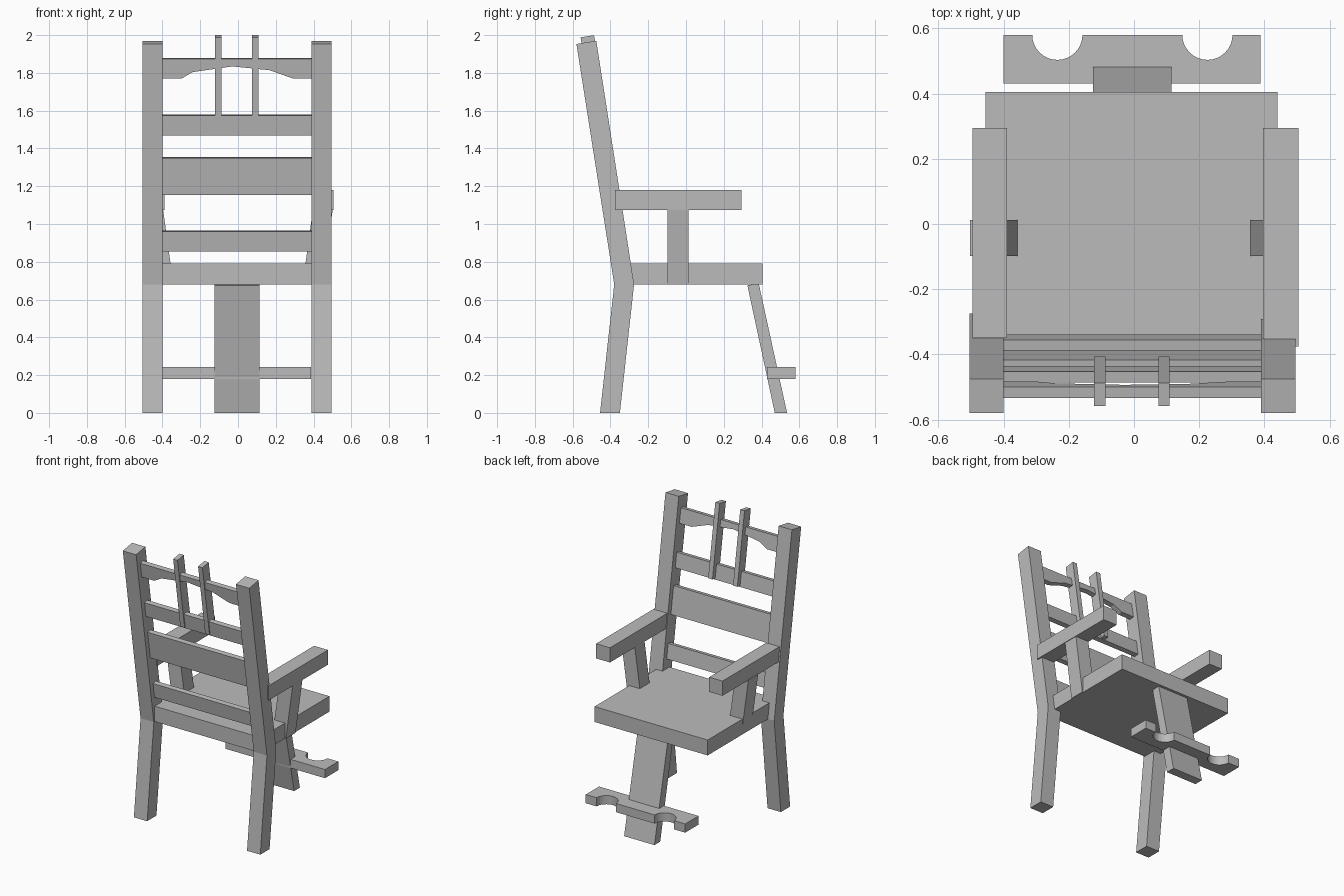
import bpy, bmesh, math
from mathutils import Vector

cube = bpy.data.objects.get("Cube")
if cube:
    bpy.data.objects.remove(cube, do_unlink=True)

grey = bpy.data.materials.new("plain grey")
grey.use_nodes = True
grey.diffuse_color = (0.5, 0.5, 0.5, 1)
grey.node_tree.nodes["Principled BSDF"].inputs["Base Color"].default_value = (0.5, 0.5, 0.5, 1)


def prism(name, outline, offset):
    """Solid made by sweeping a flat 3D outline along an offset."""
    bm = bmesh.new()
    face = bm.faces.new([bm.verts.new(p) for p in outline])
    swept = bmesh.ops.extrude_face_region(bm, geom=[face])["geom"]
    bmesh.ops.translate(bm, vec=Vector(offset),
                        verts=[v for v in swept if isinstance(v, bmesh.types.BMVert)])
    bmesh.ops.recalc_face_normals(bm, faces=bm.faces)
    mesh = bpy.data.meshes.new(name)
    bm.to_mesh(mesh)
    bm.free()
    mesh.materials.append(grey)
    obj = bpy.data.objects.new(name, mesh)
    bpy.context.collection.objects.link(obj)
    return obj


def side_prism(name, profile, x0, x1):
    return prism(name, [(x0, y, z) for y, z in profile], (x1 - x0, 0, 0))


def box(name, x0, x1, y0, y1, z0, z1):
    return side_prism(name, [(y0, z0), (y1, z0), (y1, z1), (y0, z1)], x0, x1)


# The backrest leans: these give the front edge of its posts and the lean vectors
LEAN = 0.1575
BEND = 0.68
inward = Vector((0, -1, -LEAN)).normalized()


def back_point(x, z, depth=0.0):
    return Vector((x, -0.275 - LEAN * (z - BEND), z)) + inward * depth


# Bent rear posts, legs and backrest uprights in one
post = [(-0.455, 0), (-0.35, 0), (-0.275, BEND), (-0.475, 1.97), (-0.58, 1.953), (-0.38, BEND)]
side_prism("right_post", post, -0.505, -0.40)
side_prism("left_post", post, 0.39, 0.495)

# Straight backrest slats
for name, low, high in (("lower_slat", 0.865, 0.97),
                        ("wide_slat", 1.165, 1.36),
                        ("upper_slat", 1.48, 1.585)):
    corners = [(-0.40, low), (0.39, low), (0.39, high), (-0.40, high)]
    prism(name, [back_point(x, z, 0.035) for x, z in corners], inward * 0.034)

# Top slat with an arched lower edge
arch = [(-0.40, 1.78), (-0.30, 1.78), (-0.24, 1.815), (-0.135, 1.83), (-0.03, 1.845),
        (0.167, 1.825), (0.257, 1.793), (0.294, 1.78), (0.39, 1.78), (0.39, 1.885), (-0.40, 1.885)]
prism("top_slat", [back_point(x, z, 0.035) for x, z in arch], inward * 0.034)

# Thin uprights crossing the two highest slats
for name, x in (("right_spindle", -0.105), ("left_spindle", 0.092)):
    corners = [(x - 0.017, 1.487), (x + 0.017, 1.487), (x + 0.017, 2.0), (x - 0.017, 2.0)]
    prism(name, [back_point(px, z, 0.004) for px, z in corners], inward * 0.072)

# Seat
box("seat", -0.455, 0.44, -0.37, 0.405, 0.68, 0.79)

# Armrests on supports that lean outwards
box("right_arm", -0.495, -0.39, -0.35, 0.295, 1.075, 1.18)
box("left_arm", 0.395, 0.505, -0.375, 0.295, 1.075, 1.18)
for name, s in (("right_arm_support", -1), ("left_arm_support", 1)):
    section = [(0.342, 0.68), (0.447, 0.68), (0.502, 1.08), (0.397, 1.08)]
    prism(name, [(s * x, -0.098, z) for x, z in section], (0, 0.11, 0))

# Sloping front leg board
side_prism("front_leg", [(0.47, 0), (0.535, 0), (0.385, 0.685), (0.325, 0.675)], -0.125, 0.115)

# Ankle board with two round notches
outline = [(-0.40, 0.43), (0.387, 0.43), (0.387, 0.58)]
for centre in (0.225, -0.235):
    for i in range(17):
        a = math.pi * i / 16
        outline.append((centre + 0.077 * math.cos(a), 0.58 - 0.077 * math.sin(a)))
outline.append((-0.40, 0.58))
prism("ankle_board", [(x, y, 0.18) for x, y in outline], (0, 0, 0.062))
